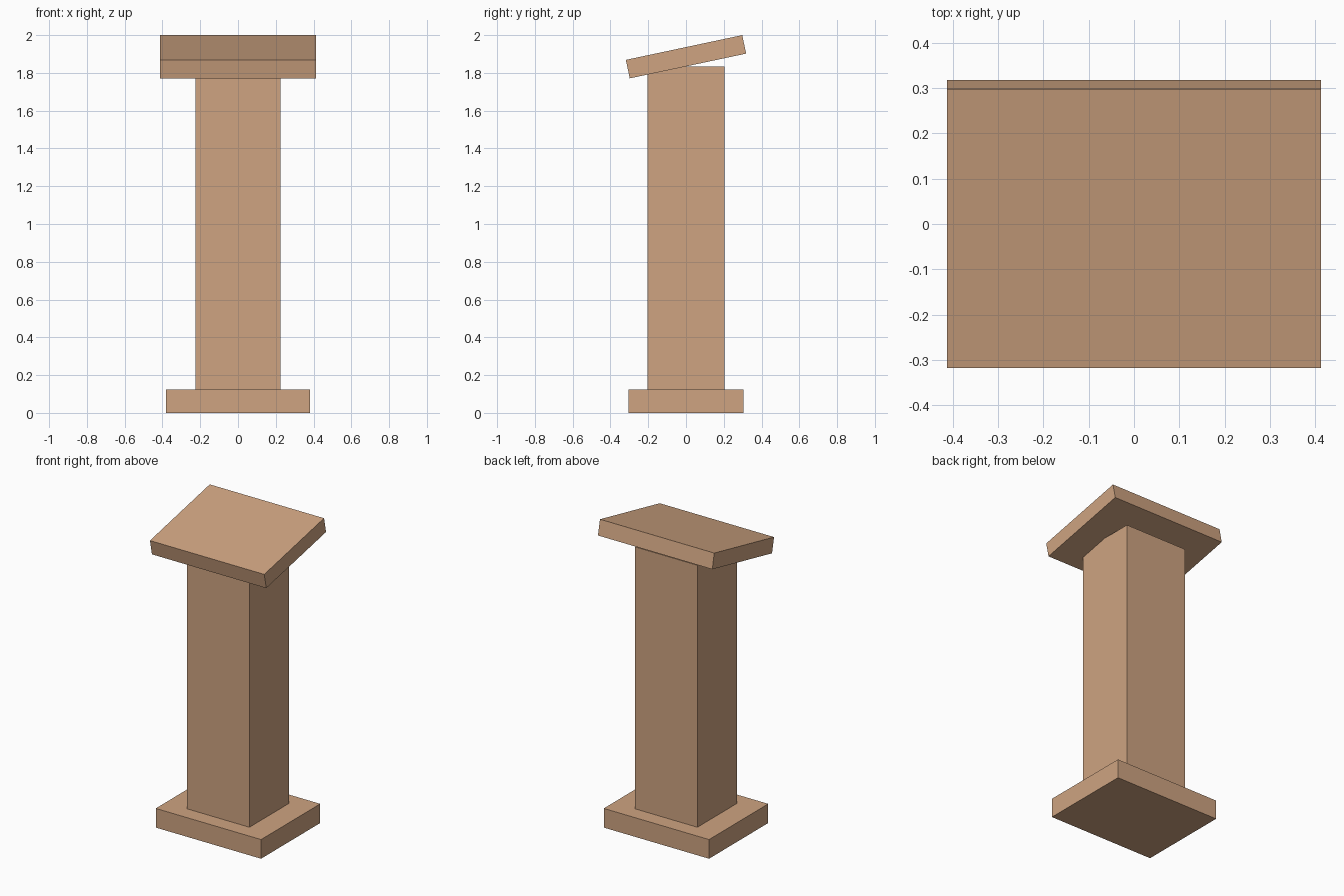
import bpy
import math

if "Cube" in bpy.data.objects:
    bpy.data.objects.remove(bpy.data.objects["Cube"])

# One wood colour for the whole lectern
wood = bpy.data.materials.new("light wood")
wood.diffuse_color = (0.62, 0.37, 0.22, 1.0)
wood.use_nodes = True
wood.node_tree.nodes["Principled BSDF"].inputs["Base Color"].default_value = wood.diffuse_color


def box(name, size, centre, tilt=0.0):
    """Box of full size, centred, tilted about the x axis."""
    bpy.ops.mesh.primitive_cube_add(size=1, location=centre, rotation=(tilt, 0, 0))
    obj = bpy.context.object
    obj.name = name
    obj.scale = size
    bpy.ops.object.transform_apply(location=False, rotation=False, scale=True)
    obj.data.materials.append(wood)
    return obj


BASE_TOP = 0.125
COLUMN_TOP = 1.834

# Floor plinth
box("base", (0.76, 0.61, BASE_TOP), (0, 0, BASE_TOP / 2))

# Upright column, its front top edge buried in the sloping desk
box("column", (0.45, 0.407, COLUMN_TOP - BASE_TOP), (0, 0, (COLUMN_TOP + BASE_TOP) / 2))

# Sloping reading desk, low at the front
box("reading_desk", (0.825, 0.63, 0.10), (0, 0, 1.8855), math.radians(12))
